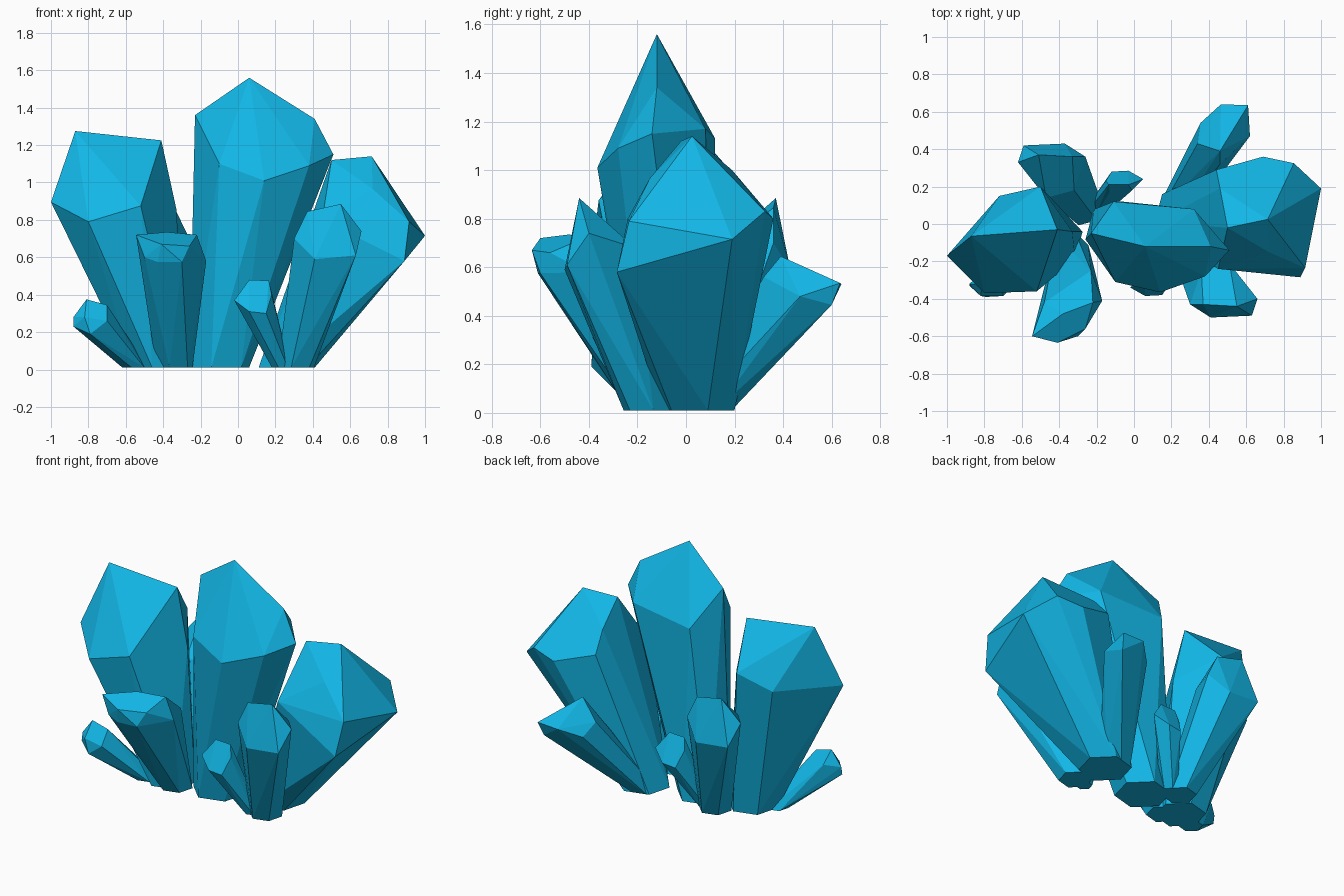
import bpy, bmesh, math

mat = bpy.data.materials.new("crystal_blue")
mat.diffuse_color = (0.006, 0.47, 0.79, 1)


def crystal(name, base, radius, head, turn=0, shift=(0, 0)):
    """Six-sided foot on the ground, flaring up to a faceted head.
    turn=180 reuses the same crystal on the other side of the cluster."""
    bm = bmesh.new()
    for i in range(6):
        a = math.radians(60 * i + 15)
        bm.verts.new((base[0] + radius * math.cos(a), base[1] + radius * math.sin(a), 0.01))
    for p in head:
        bm.verts.new(p)
    hull = bmesh.ops.convex_hull(bm, input=bm.verts[:])
    bmesh.ops.delete(bm, geom=list({v for v in hull["geom_interior"] + hull["geom_unused"]
                                    if isinstance(v, bmesh.types.BMVert)}), context='VERTS')
    # merge nearly flat neighbours into clean facets
    bmesh.ops.dissolve_limit(bm, angle_limit=math.radians(6), verts=bm.verts[:], edges=bm.edges[:])
    c, s = math.cos(math.radians(turn)), math.sin(math.radians(turn))
    for v in bm.verts:
        x, y, z = v.co
        v.co = (c * x - s * y + shift[0], s * x + c * y + shift[1], z)
    bmesh.ops.recalc_face_normals(bm, faces=bm.faces[:])
    me = bpy.data.meshes.new(name)
    bm.to_mesh(me)
    bm.free()
    me.materials.append(mat)
    bpy.context.collection.objects.link(bpy.data.objects.new(name, me))


# Tall middle crystal
crystal("center_crystal", (-0.10, -0.04), 0.165, [
    (0.06, -0.12, 1.56), (0.41, -0.12, 1.34), (-0.23, -0.05, 1.36),
    (-0.10, -0.31, 1.10), (0.14, -0.365, 1.01), (0.38, -0.28, 1.09),
    (0.51, -0.14, 1.15), (0.32, 0.08, 1.17), (-0.11, 0.12, 1.13)])

# Big left crystal with a ridge top
crystal("left_crystal", (-0.42, -0.08), 0.15, [
    (-0.87, -0.065, 1.275), (-0.41, -0.03, 1.225),
    (-1.0, -0.17, 0.895), (-0.80, -0.37, 0.79), (-0.52, -0.36, 0.875),
    (-0.33, -0.04, 0.86), (-0.50, 0.20, 0.98), (-0.72, 0.15, 0.90)])

# Big right crystal with a ridge top
crystal("right_crystal", (0.26, 0.05), 0.155, [
    (0.715, 0.025, 1.14), (0.50, -0.02, 1.12), (0.72, -0.15, 0.965),
    (0.45, -0.24, 0.80), (0.89, -0.285, 0.58), (0.915, -0.235, 0.79),
    (1.0, 0.19, 0.715), (0.92, 0.24, 0.79), (0.855, 0.325, 0.83),
    (0.69, 0.36, 0.80), (0.44, 0.29, 0.88), (0.46, 0.19, 1.0)])

# Medium crystal at the front left
crystal("front_left_crystal", (-0.34, -0.14), 0.10, [
    (-0.545, -0.60, 0.72), (-0.38, -0.48, 0.735), (-0.22, -0.42, 0.72),
    (-0.41, -0.635, 0.67), (-0.26, -0.56, 0.66), (-0.50, -0.60, 0.60),
    (-0.43, -0.61, 0.575), (-0.30, -0.60, 0.575), (-0.17, -0.41, 0.58),
    (-0.23, -0.25, 0.58), (-0.48, -0.42, 0.68)])

# Medium crystal at the front right, repeated at the back left
front_right = [
    (0.55, -0.44, 0.885), (0.37, -0.43, 0.845), (0.30, -0.43, 0.70),
    (0.41, -0.50, 0.59), (0.63, -0.49, 0.61), (0.66, -0.40, 0.74),
    (0.51, -0.21, 0.68), (0.36, -0.25, 0.70)]
crystal("front_right_crystal", (0.31, -0.16), 0.10, front_right)
crystal("back_left_crystal", (0.31, -0.16), 0.10, front_right, 180, (0.04, -0.07))

# Medium crystal leaning out at the back right
crystal("back_right_crystal", (0.23, 0.10), 0.09, [
    (0.46, 0.39, 0.645), (0.465, 0.64, 0.53), (0.61, 0.635, 0.535),
    (0.62, 0.47, 0.48), (0.59, 0.60, 0.445), (0.34, 0.43, 0.53),
    (0.355, 0.54, 0.47), (0.46, 0.32, 0.56)])

# Tiny crystals: front, its twin at the back, and far left
tiny = [
    (0.06, -0.31, 0.48), (0.165, -0.31, 0.475), (0.18, -0.33, 0.40),
    (-0.02, -0.34, 0.37), (0.06, -0.385, 0.31), (0.15, -0.38, 0.30),
    (0.16, -0.27, 0.40), (0.04, -0.28, 0.41)]
crystal("tiny_front_crystal", (0.23, -0.18), 0.05, tiny)
crystal("tiny_back_crystal", (0.23, -0.18), 0.05, tiny, 180, (0.03, -0.10))
crystal("tiny_left_crystal", (-0.55, -0.14), 0.07, [
    (-0.81, -0.32, 0.375), (-0.70, -0.32, 0.345), (-0.88, -0.32, 0.28),
    (-0.88, -0.33, 0.23), (-0.79, -0.39, 0.19), (-0.70, -0.385, 0.26),
    (-0.80, -0.25, 0.30), (-0.82, -0.385, 0.28)])
